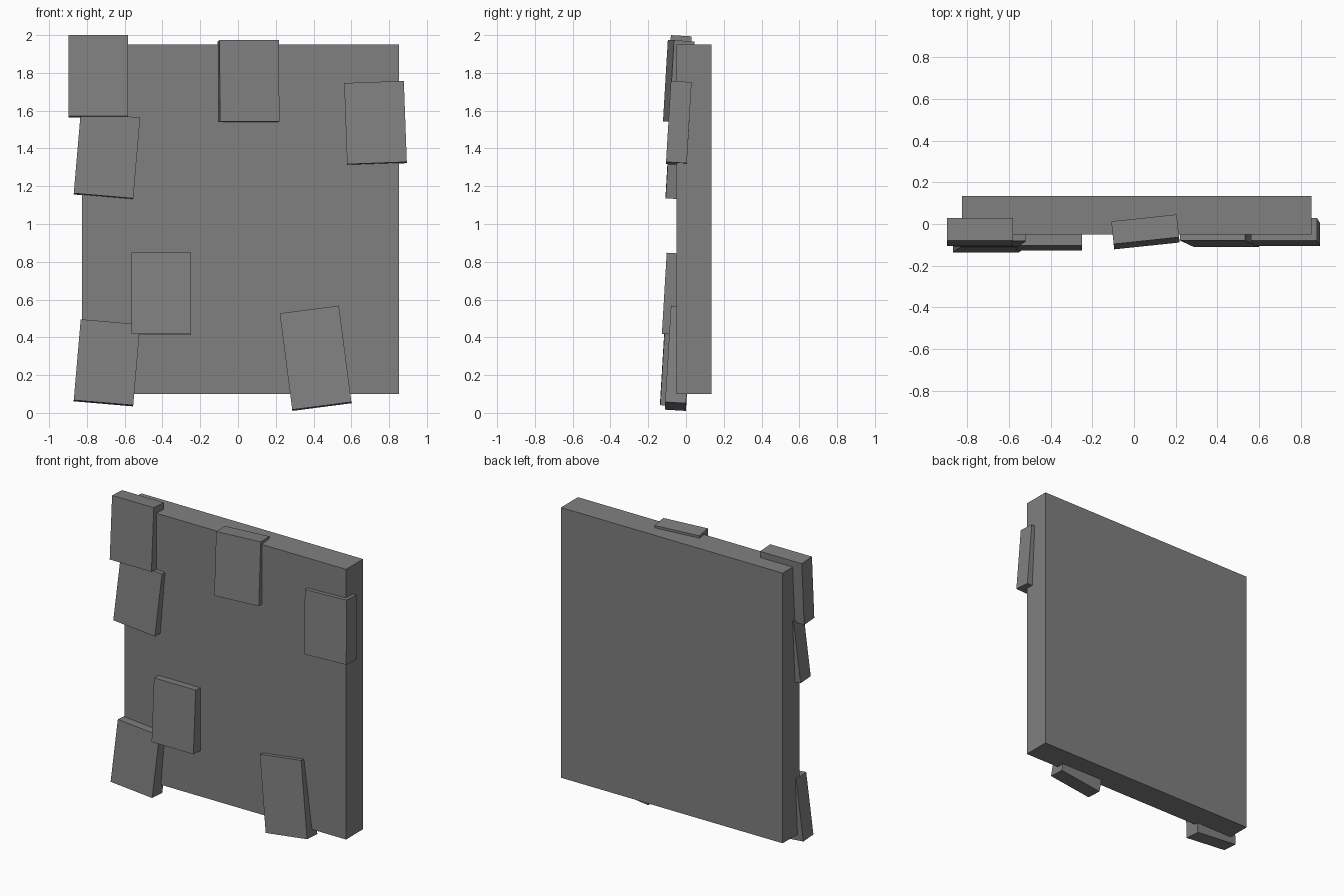
import bpy
from math import radians

cube = bpy.data.objects.get("Cube")
if cube:
    bpy.data.objects.remove(cube, do_unlink=True)

grey = bpy.data.materials.new("mid_grey")
grey.use_nodes = True
GREY = (0.216, 0.216, 0.216, 1)
grey.diffuse_color = GREY
grey.node_tree.nodes["Principled BSDF"].inputs["Base Color"].default_value = GREY


def block(name, size, centre, tilt=0, lean=0, turn=0):
    """Box pitched on x first, then leaned on y and turned on z (degrees)."""
    bpy.ops.mesh.primitive_cube_add(size=1, location=centre)
    ob = bpy.context.object
    ob.name = name
    ob.scale = size
    ob.rotation_euler = (radians(tilt), radians(lean), radians(turn))
    ob.data.materials.append(grey)
    return ob


# Upright backing slab
block("wall_slab", (1.68, 0.185, 1.85), (0.013, 0.043, 1.025))

# Raised stones: name, centre, height, lean, turn
STONES = [
    ("stone_top_right", (-0.74, -0.038, 1.782), 0.43, 0, 0),
    ("stone_upper_right", (-0.694, -0.04, 1.36), 0.43, 4.9, 0),
    ("stone_top_middle", (0.055, -0.038, 1.755), 0.43, 0, 6),
    ("stone_upper_left", (0.728, -0.038, 1.534), 0.43, -2.1, 0),
    ("stone_bottom_right", (-0.694, -0.069, 0.265), 0.43, 4.9, 0),
    ("stone_middle_right", (-0.407, -0.06, 0.63), 0.43, 0, 0),
    ("stone_bottom_left", (0.411, -0.04, 0.289), 0.515, -7.4, 0),
]
for name, centre, height, lean, turn in STONES:
    block(name, (0.316, 0.11, height), centre, -3.4, lean, turn)
